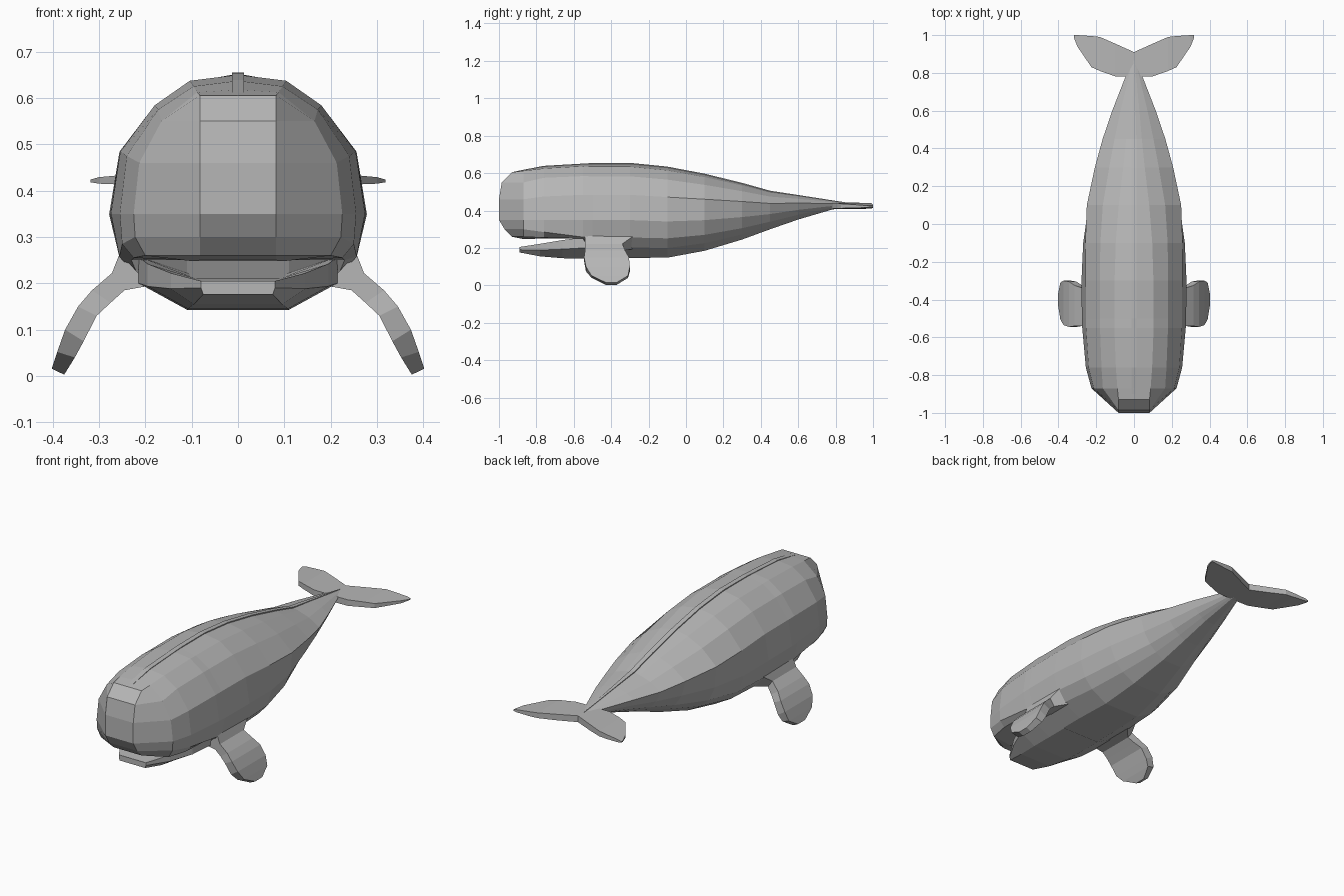
import bpy, bmesh

if "Cube" in bpy.data.objects:
    bpy.data.objects.remove(bpy.data.objects["Cube"])

skin = bpy.data.materials.new("whale grey")
skin.diffuse_color = (0.47, 0.47, 0.47, 1)
skin.use_nodes = True
skin.node_tree.nodes["Principled BSDF"].inputs["Base Color"].default_value = skin.diffuse_color


def build(name, rings, closed=False, caps=False):
    """Loft half rings (right side), mirror them over x and weld the seam."""
    bm = bmesh.new()
    for s in (1, -1):
        rows = [[bm.verts.new((s * x, y, z)) for x, y, z in r] for r in rings]
        n = len(rows[0])
        for a, b in zip(rows, rows[1:]):
            for i in range(n if closed else n - 1):
                j = (i + 1) % n
                bm.faces.new((a[i], a[j], b[j], b[i]))
        if caps:
            bm.faces.new(rows[0])
            bm.faces.new(rows[-1])
    bmesh.ops.remove_doubles(bm, verts=bm.verts, dist=0.0008)
    bmesh.ops.dissolve_degenerate(bm, edges=bm.edges, dist=0.0005)
    bmesh.ops.recalc_face_normals(bm, faces=bm.faces)
    me = bpy.data.meshes.new(name)
    bm.to_mesh(me)
    bm.free()
    me.materials.append(skin)
    ob = bpy.data.objects.new(name, me)
    bpy.context.collection.objects.link(ob)
    return ob


def half_ring(y, top, xs, zs):
    """Half section from the top centre down to the bottom centre."""
    return [(0, y, top)] + [(x, y, z) for x, z in zip(xs, zs)] + [(0, y, zs[-1])]


# Blunt head: the front outline swept out from the centre to the cheeks
front = [(-.93, .605), (-.985, .55), (-1, .46), (-1, .35), (-.97, .30), (-.93, .26), (-.86, .25)]
front = front[:1] + front + front[-1:]
rings = [[(0, y, z) for y, z in front],
         [(0 if i in (0, 8) else .082, y, z) for i, (y, z) in enumerate(front)]]
rings.append(half_ring(-.87, .618, (.088, .165, .213, .225, .222, .20, .1),
                       (.612, .55, .46, .35, .30, .26, .248)))
rings.append(half_ring(-.76, .637, (.096, .172, .24, .255, .25, .225, .11),
                       (.625, .575, .475, .35, .285, .255, .25)))
rings.append(half_ring(-.55, .65, (.104, .18, .254, .274, .256, .23, .11),
                       (.637, .584, .484, .35, .258, .25, .25)))

# Trunk: section proportions blend from full body to pointed tail
body_x, tail_x = (.37, .65, .92, 1, .92, .76, .40), (.25, .62, 1, .85, .65, .45, .25)
body_z, tail_z = (.965, .863, .667, .40, .216, .11, 0), (.96, .86, .68, .40, .20, .09, 0)
stations = [(-.5, .652, .147, .276), (-.3, .652, .147, .278), (-.1, .632, .148, .276),
            (.1, .594, .185, .26), (.3, .545, .245, .21), (.45, .503, .30, .166),
            (.6, .481, .352, .115), (.78, .453, .405, .045), (.9, .435, .425, .004)]
for y, zt, zb, w in stations:
    t = min(1, max(0, (y + .2) / .6))
    rings.append(half_ring(y, zt,
                           [w * (a + (b - a) * t) for a, b in zip(body_x, tail_x)],
                           [zb + (zt - zb) * (a + (b - a) * t) for a, b in zip(body_z, tail_z)]))
build("body", rings)

# Thin raised ridge along the back
ridge = [(-.9, .612), (-.76, .639), (-.5, .654), (-.3, .655), (-.1, .635), (.1, .597),
         (.3, .548), (.45, .506), (.6, .483), (.78, .455), (.88, .44)]
build("back_ridge", [[(0, y, z), (.013 * min(1, (.93 - y) / .5), y, z),
                      (.013 * min(1, (.93 - y) / .5), y, z - .03)] for y, z in ridge])

# Lower jaw: y, rim half width, floor half width, rim height, floor height, bottom
jaw = [(-.89, .08, .075, .205, .203, .176), (-.78, .145, .095, .222, .21, .155),
       (-.66, .195, .108, .242, .215, .145), (-.54, .215, .11, .258, .22, .143),
       (-.42, .215, .11, .26, .22, .143)]
jaw_rings = [[(0, y, f), (wf * .95, y, f), (w, y, r), (w, y, r - (r - b) * .5),
              (wf, y, b), (0, y, b)] for y, w, wf, r, f, b in jaw]
build("lower_jaw", [[(0, -.89, z) for x, y, z in jaw_rings[0]]] + jaw_rings)

# Flippers: outer x z, inner x z, leading y, trailing y
flipper = [(.255, .265, .19, .195, -.54, -.28), (.272, .222, .245, .185, -.54, -.34),
           (.315, .185, .275, .158, -.54, -.325), (.345, .15, .305, .13, -.545, -.305),
           (.373, .10, .333, .075, -.535, -.30), (.39, .052, .352, .04, -.505, -.31),
           (.402, .016, .375, .003, -.43, -.37)]
build("flippers", [[(xo, a, zo), (xo, b, zo), (xi, b, zi), (xi, a, zi)]
                   for xo, zo, xi, zi, a, b in flipper], closed=True, caps=True)

# Tail flukes: x, leading y, trailing y, middle height, half thickness
fluke = [(0, .78, .91, .425, .017), (.10, .782, .955, .425, .016), (.18, .81, .99, .426, .014),
         (.225, .83, .995, .424, .012), (.30, .94, 1.0, .422, .007), (.318, .985, 1.0, .421, .003)]
build("tail_flukes", [[(x, a, z + h), (x, b, z + h), (x, b, z - h), (x, a, z - h)]
                      for x, a, b, z, h in fluke][0:], closed=True)
tip = bpy.data.objects["tail_flukes"].data
bm = bmesh.new()
bm.from_mesh(tip)
bmesh.ops.holes_fill(bm, edges=bm.edges, sides=4)
bmesh.ops.recalc_face_normals(bm, faces=bm.faces)
bm.to_mesh(tip)
bm.free()
